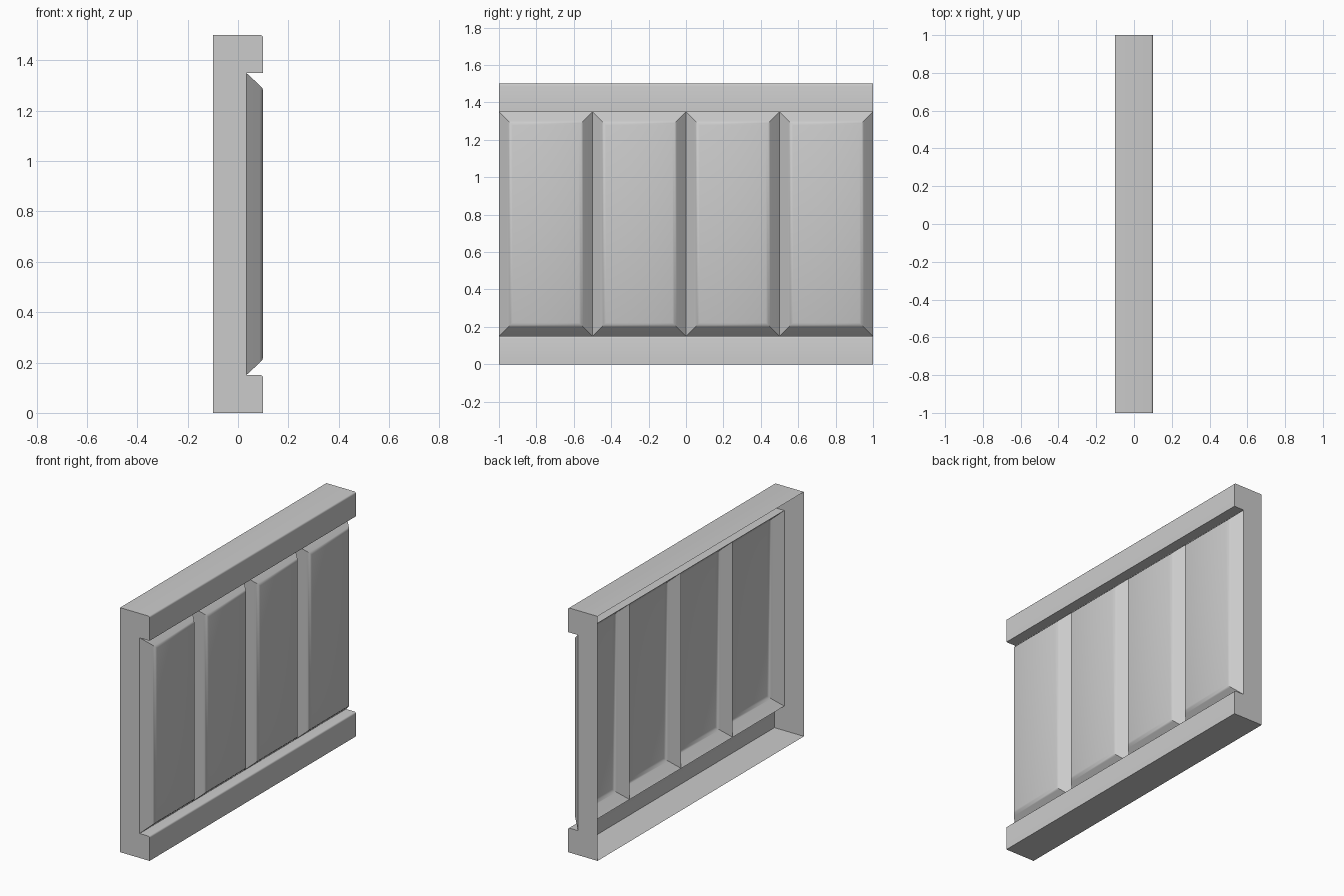
import bpy, bmesh, math

if "Cube" in bpy.data.objects:
    bpy.data.objects.remove(bpy.data.objects["Cube"])

HALF = 1.0            # half length along y
BACK, FRONT, SEAT = -0.1, 0.1, 0.033   # x of open back, front, panel edge
LOW, HIGH, TOP = 0.15, 1.35, 1.5       # z of the rails
ROUND = 0.01


def finish(name, bm):
    mesh = bpy.data.meshes.new(name)
    bm.to_mesh(mesh)
    bm.free()
    obj = bpy.data.objects.new(name, mesh)
    bpy.context.collection.objects.link(obj)
    bpy.context.view_layer.objects.active = obj
    obj.select_set(True)
    bpy.ops.object.shade_smooth_by_angle(angle=math.radians(32))
    obj.select_set(False)


def rounded_corner(z):
    # quarter-round from the front face to the rail's upper face
    return [(FRONT - ROUND + ROUND * math.cos(a), z - ROUND + ROUND * math.sin(a))
            for a in [math.pi / 2 * i / 3 for i in range(4)]]


# Frame: side profile swept along y, open at the back and behind the panels
profile = ([(BACK, 0), (FRONT, 0)] + rounded_corner(LOW)
           + [(SEAT, LOW), (SEAT, HIGH), (FRONT, HIGH)]
           + rounded_corner(TOP) + [(BACK, TOP)])
bm = bmesh.new()
near = [bm.verts.new((x, -HALF, z)) for x, z in profile]
far = [bm.verts.new((x, HALF, z)) for x, z in profile]
bm.faces.new(near)
bm.faces.new(far[::-1])
for i in range(len(profile) - 1):
    if profile[i] != (SEAT, LOW):
        bm.faces.new((near[i], far[i], far[i + 1], near[i + 1]))
finish("wall_frame", bm)


# Raised panels: nested rectangles stepping forward (inset, x)
STEPS = [(0, SEAT), (0.05, 0.087), (0.06, 0.096), (0.072, FRONT)]


def raised_panel(name, y0, y1):
    bm = bmesh.new()
    rings = []
    for d, x in STEPS:
        corners = [(y0 + d, LOW + d), (y1 - d, LOW + d),
                   (y1 - d, HIGH - d), (y0 + d, HIGH - d)]
        rings.append([bm.verts.new((x, y, z)) for y, z in corners])
    for a, b in zip(rings, rings[1:]):
        for i in range(4):
            j = (i + 1) % 4
            bm.faces.new((a[i], a[j], b[j], b[i]))
    bm.faces.new(rings[-1])
    finish(name, bm)


for k in range(4):
    raised_panel(f"raised_panel_{k + 1}", -HALF + 0.5 * k, -HALF + 0.5 * (k + 1))
